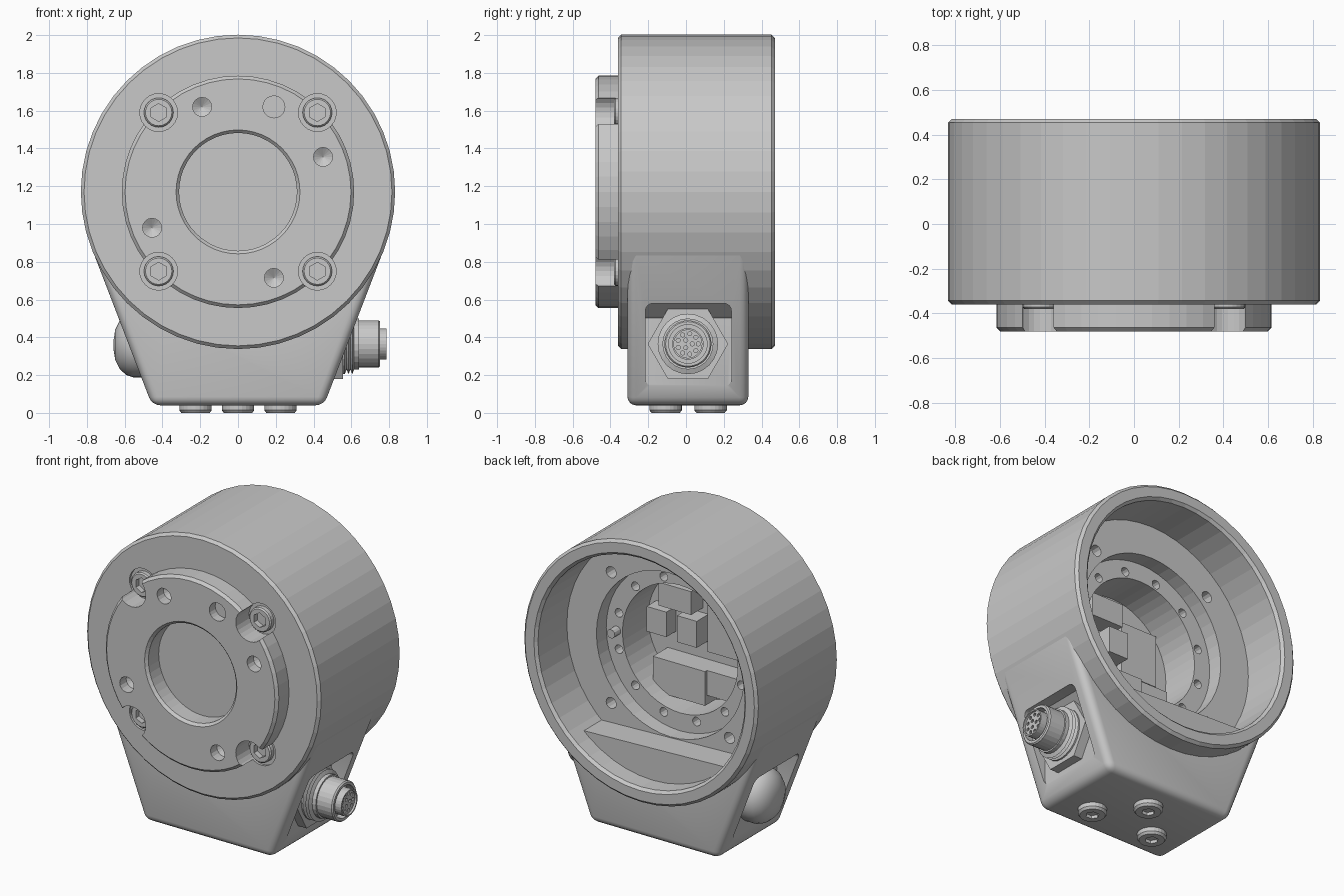
import bpy, bmesh, math
from mathutils import Vector

if "Cube" in bpy.data.objects:
    bpy.data.objects.remove(bpy.data.objects["Cube"])

CZ = 1.17                                  # height of the ring axis
metal = bpy.data.materials.new("grey_metal")
metal.diffuse_color = (0.58, 0.58, 0.58, 1)
metal.use_nodes = True
metal.node_tree.nodes["Principled BSDF"].inputs["Base Color"].default_value = metal.diffuse_color


def finish(name, bm, smooth=False):
    bmesh.ops.remove_doubles(bm, verts=bm.verts, dist=1e-5)
    bmesh.ops.recalc_face_normals(bm, faces=bm.faces)
    me = bpy.data.meshes.new(name)
    bm.to_mesh(me)
    bm.free()
    ob = bpy.data.objects.new(name, me)
    bpy.context.collection.objects.link(ob)
    me.materials.append(metal)
    if smooth:
        activate(ob)
        bpy.ops.object.shade_smooth_by_angle(angle=math.radians(35))
    return ob


def activate(ob):
    bpy.ops.object.select_all(action='DESELECT')
    ob.select_set(True)
    bpy.context.view_layer.objects.active = ob


def add_lathe(bm, profile, axis, centre, seg, turn=0.0):
    """Turn (radius, height) points round an axis; the profile is a closed loop."""
    c = Vector(centre)
    rings = []
    for r, h in profile:
        ring = []
        for i in range(seg):
            a = turn + 2 * math.pi * i / seg
            u, v = r * math.cos(a), r * math.sin(a)
            p = {'X': (h, u, v), 'Y': (u, h, v), 'Z': (u, v, h)}[axis]
            ring.append(bm.verts.new(c + Vector(p)))
            if r == 0:
                break
        rings.append(ring)
    for k, a in enumerate(rings):
        b = rings[(k + 1) % len(rings)]
        for i in range(seg):
            j = (i + 1) % seg
            f = [a[i % len(a)], a[j % len(a)], b[j % len(b)], b[i % len(b)]]
            f = list(dict.fromkeys(f))
            if len(f) > 2:
                bm.faces.new(f)


def lathe(name, profile, axis, places, seg=32, smooth=False, turn=0.0):
    bm = bmesh.new()
    for c in places:
        add_lathe(bm, profile, axis, c, seg, turn)
    return finish(name, bm, smooth)


def rod(r, a, b):
    return [(0, a), (r, a), (r, b), (0, b)]


def box(name, x, y, z, round_x=0.0):
    bm = bmesh.new()
    bmesh.ops.create_cube(bm, size=1)
    for v in bm.verts:
        v.co = [(lo + hi) / 2 + q * (hi - lo) for q, (lo, hi) in zip(v.co, (x, y, z))]
    if round_x:
        es = [e for e in bm.edges if abs(e.verts[0].co.x - e.verts[1].co.x) > 1e-4]
        bmesh.ops.bevel(bm, geom=es, offset=round_x, segments=4, profile=0.5, affect='EDGES')
    return finish(name, bm)


def cut(ob, *cutters):
    for c in cutters:
        c.hide_render = True
        m = ob.modifiers.new("cut", 'BOOLEAN')
        m.operation, m.solver, m.object = 'DIFFERENCE', 'EXACT', c
        activate(ob)
        bpy.ops.object.modifier_apply(modifier=m.name)
        bpy.data.objects.remove(c)


bolts = [(sx * 0.42, 0, CZ + sz * 0.42) for sx in (-1, 1) for sz in (-1, 1)]
circle = [(0.45 * math.sin(math.radians(15 + 30 * i)), 0,
           CZ + 0.45 * math.cos(math.radians(15 + 30 * i))) for i in range(12)]

# Ring housing with a stepped cavity open at the back
ring = lathe("ring_housing", [(0, -.36), (.815, -.36), (.832, -.343), (.832, .453), (.815, .47),
             (.752, .47), (.735, .453), (.735, .16), (.525, .16), (.525, .06), (.41, .06),
             (.41, -.2), (0, -.2)], 'Y', [(0, 0, CZ)], 48)
cut(ring, lathe("floor_holes", rod(.036, .08, .3), 'Y', bolts, 12),
    lathe("circle_holes", rod(.028, -.02, .1), 'Y', circle, 12),
    lathe("bolt_recess", rod(.1, -.5, -.345), 'Y', bolts, 24))

# Front flange with notches for the bolts and drilled holes
flange = lathe("front_flange", [(.328, -.48), (.598, -.48), (.615, -.463), (.615, -.355),
               (.312, -.355), (.312, -.464)], 'Y', [(0, 0, CZ)], 48)
drilled = [(-.19, 0, 1.62), (.45, 0, 1.355), (-.455, 0, .98), (.19, 0, .715)]
cut(flange, lathe("bolt_notches", rod(.1, -.6, -.3), 'Y', bolts, 24),
    lathe("drill_holes", [(0, -.385), (.05, -.415), (.05, -.6), (0, -.6)], 'Y', drilled, 16),
    lathe("pin_hole", rod(.058, -.6, -.42), 'Y', [(.19, 0, 1.62)], 20))

# Socket head bolts
heads = lathe("flange_bolts", [(0, -.3), (.078, -.3), (.078, -.372), (.07, -.38), (0, -.38)],
              'Y', bolts, 24)
cut(heads, lathe("hex_sockets", rod(.047, -.5, -.345), 'Y', bolts, 6, turn=math.pi / 6))

# Tapered base with rounded edges, hollowed to fit the ring
bm = bmesh.new()
half = [(.455, .04), (.775, .873), (.72, 1.15)]
outline = half + [(-x, z) for x, z in reversed(half)]
front = bm.faces.new([bm.verts.new((x, -.31, z)) for x, z in outline])
ext = bmesh.ops.extrude_face_region(bm, geom=[front])
for v in ext["geom"]:
    if isinstance(v, bmesh.types.BMVert):
        v.co.y = .33
bmesh.ops.recalc_face_normals(bm, faces=bm.faces)
bmesh.ops.bevel(bm, geom=bm.edges[:], offset=.045, segments=4, profile=.5, affect='EDGES')
base = finish("base", bm)
cut(base, lathe("ring_space", rod(.775, -.6, .6), 'Y', [(0, 0, CZ)], 48),
    box("right_pocket", (.495, 1), (-.215, .24), (.14, .58), .04),
    box("left_pocket", (-1, -.495), (-.215, .24), (.14, .58), .04))
activate(base)
bpy.ops.object.shade_smooth_by_angle(angle=math.radians(30))

# Cable connector on the right side
port = (0, .01, .365)
lathe("connector_nut", rod(.213, .47, .555), 'X', [port], 6)
lathe("connector_thread", [(0, .54), (.16, .54), (.16, .565), (.135, .575), (.16, .585),
      (.135, .595), (.16, .605), (.135, .615), (.135, .64), (0, .64)], 'X', [port], 24)
lathe("connector_sleeve", [(0, .62), (.125, .62), (.125, .745), (.118, .753), (.102, .753),
      (.102, .70), (0, .70)], 'X', [port], 28)
insert = lathe("connector_insert", [(0, .68), (.083, .68), (.083, .785), (.074, .785),
               (.074, .772), (0, .772)], 'X', [port], 28)
pins = [(0, port[1] + r * math.cos(2 * math.pi * i / n), port[2] + r * math.sin(2 * math.pi * i / n))
        for r, n in ((.055, 9), (.023, 3)) for i in range(n)]
cut(insert, lathe("pin_sockets", rod(.011, .75, .80), 'X', pins, 10))

# Domed plug on the left side
lathe("side_plug", [(0, -.47), (.172, -.47), (.172, -.555), (.16, -.59), (.13, -.625),
      (.08, -.65), (.03, -.658), (0, -.658)], 'X', [(0, .01, .36)], 32, smooth=True)

# Three feet under the base
spots = [(-.225, -.108, 0), (.225, -.108, 0), (0, .13, 0)]
feet = lathe("feet", [(0, .06), (.086, .06), (.086, .014), (.075, 0), (0, 0)], 'Z', spots, 24)
cut(feet, lathe("foot_sockets", rod(.04, -.1, .02), 'Z', spots, 6))

# Chord-shaped ledge at the bottom of the rear cavity
bm = bmesh.new()
arc = [math.radians(a) for a in range(223, 318, 6)]
lower = bm.faces.new([bm.verts.new((.75 * math.cos(a), .15, CZ + .75 * math.sin(a))) for a in arc])
ext = bmesh.ops.extrude_face_region(bm, geom=[lower])
for v in ext["geom"]:
    if isinstance(v, bmesh.types.BMVert):
        v.co.y = .34
finish("cavity_ledge", bm)

# Electronics inside the bore
for name, x, y, z in (
        ("large_module", (-.10, .27), (-.21, -.05), (.79, 1.01)),
        ("side_module", (-.31, -.10), (-.21, -.07), (.85, 1.01)),
        ("upper_module", (.02, .25), (-.21, -.08), (1.33, 1.48)),
        ("left_chip", (.21, .35), (-.21, -.10), (1.13, 1.29)),
        ("middle_chip", (-.02, .12), (-.21, -.08), (1.13, 1.30)),
        ("flat_board", (-.30, -.04), (-.21, -.16), (1.08, 1.42))):
    box(name, x, y, z)
lathe("locating_pin", rod(.028, .04, .12), 'Y', [(.45, 0, CZ)], 12)
